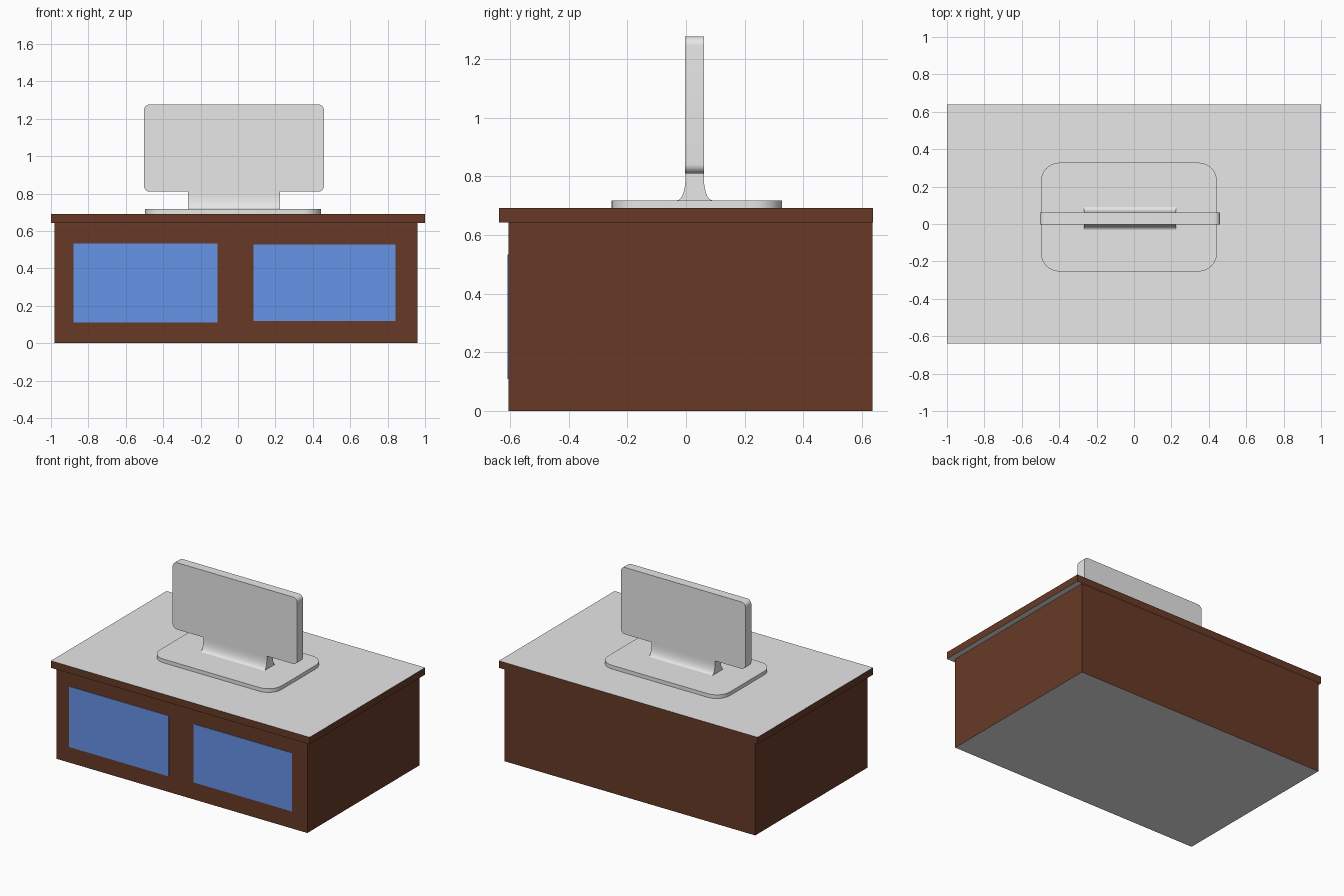
import bpy, bmesh, math

if "Cube" in bpy.data.objects:
    bpy.data.objects.remove(bpy.data.objects["Cube"])


def material(name, color):
    m = bpy.data.materials.new(name)
    m.diffuse_color = (*color, 1)
    m.use_nodes = True
    m.node_tree.nodes["Principled BSDF"].inputs["Base Color"].default_value = m.diffuse_color
    return m


GREY = material("plain_grey", (0.8, 0.8, 0.8))
BROWN = material("dark_wood", (0.136, 0.042, 0.020))
BLUE = material("door_blue", (0.141, 0.301, 0.823))


def finish(name, bm, mats, smooth=False):
    bmesh.ops.recalc_face_normals(bm, faces=bm.faces)
    # with two materials, faces looking up or down take the second one
    if len(mats) > 1:
        for f in bm.faces:
            f.material_index = int(abs(f.normal.z) > 0.5)
    mesh = bpy.data.meshes.new(name)
    bm.to_mesh(mesh)
    bm.free()
    for m in mats:
        mesh.materials.append(m)
    ob = bpy.data.objects.new(name, mesh)
    bpy.context.collection.objects.link(ob)
    if smooth:
        bpy.ops.object.select_all(action='DESELECT')
        ob.select_set(True)
        bpy.context.view_layer.objects.active = ob
        bpy.ops.object.shade_smooth_by_angle(angle=math.radians(35))
    return ob


def box(name, x, y, z, mats):
    bm = bmesh.new()
    bmesh.ops.create_cube(bm, size=1)
    for v in bm.verts:
        v.co = [(a[0] + a[1]) / 2 + c * (a[1] - a[0]) for a, c in zip((x, y, z), v.co)]
    return finish(name, bm, mats)


def prism(name, points, offset, mats):
    """Extrude a closed outline of 3D points along offset."""
    bm = bmesh.new()
    face = bm.faces.new([bm.verts.new(p) for p in points])
    res = bmesh.ops.extrude_face_region(bm, geom=[face], use_keep_orig=True)
    moved = [g for g in res["geom"] if isinstance(g, bmesh.types.BMVert)]
    bmesh.ops.translate(bm, verts=moved, vec=offset)
    return finish(name, bm, mats, smooth=True)


def rounded_rect(u0, u1, v0, v1, r, steps=8):
    pts = []
    corners = [(u1 - r, v1 - r), (u0 + r, v1 - r), (u0 + r, v0 + r), (u1 - r, v0 + r)]
    for k, (cu, cv) in enumerate(corners):
        for i in range(steps + 1):
            a = math.pi / 2 * (k + i / steps)
            pts.append((cu + r * math.cos(a), cv + r * math.sin(a)))
    return pts


# cabinet and overhanging top, wooden sides with grey horizontal faces
box("cabinet_body", (-0.98, 0.96), (-0.605, 0.635), (0, 0.643), [BROWN, GREY])
box("table_top", (-1, 1), (-0.638, 0.638), (0.643, 0.692), [BROWN, GREY])

# flat blue doors on the front
for side, x, z in (("left", (-0.88, -0.11), (0.11, 0.533)),
                   ("right", (0.083, 0.842), (0.12, 0.528))):
    box(side + "_door", x, (-0.608, -0.604), z, [BLUE])

# screen foot plate
prism("screen_base", [(u, v, 0.692) for u, v in rounded_rect(-0.498, 0.444, -0.254, 0.328, 0.1)],
      (0, 0, 0.026), [GREY])

# neck with flared bottom, extruded across its width
flare = [(0.029 * (1 - math.sin(t)), 0.718 + 0.075 * (1 - math.cos(t)))
         for t in (math.pi / 2 * i / 8 for i in range(9))]
back = [(0.061 + d, z) for d, z in flare]
front = [(-0.002 - d, z) for d, z in reversed(flare)]
profile = back + [(0.061, 0.83), (-0.002, 0.83)] + front
prism("screen_neck", [(-0.267, y, z) for y, z in profile], (0.492, 0, 0), [GREY])

# screen slab with rounded corners
prism("screen", [(u, -0.003, v) for u, v in rounded_rect(-0.503, 0.46, 0.81, 1.277, 0.032)],
      (0, 0.065, 0), [GREY])
